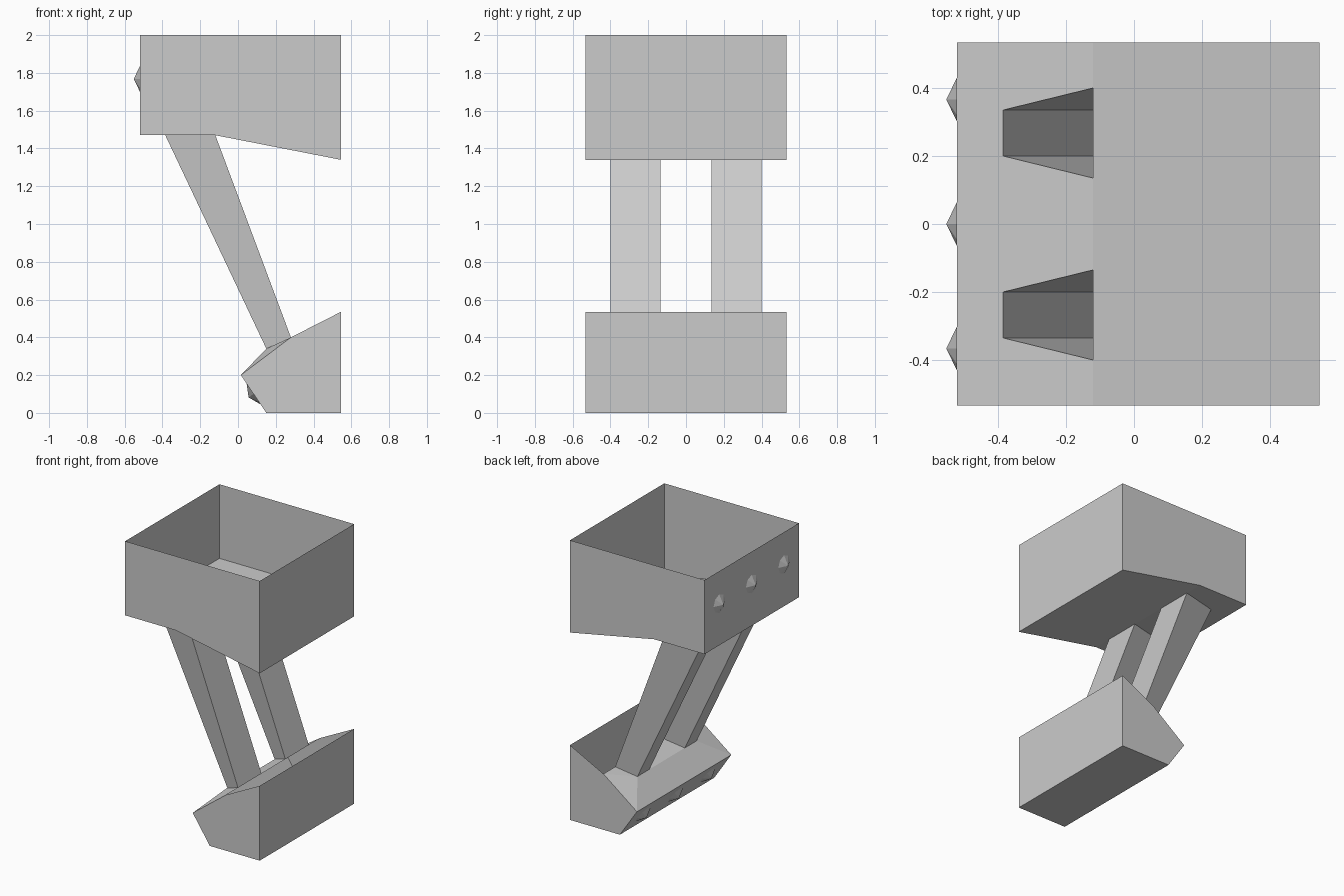
import bpy, bmesh
from mathutils import Vector, Matrix

if "Cube" in bpy.data.objects:
    bpy.data.objects.remove(bpy.data.objects["Cube"])

HALF = 0.533          # half depth of both shells
N0, N1 = 0.2, 0.335   # leg section: narrow rear edge
W0, W1 = 0.135, 0.4   # leg section: wide front edge


def shell(name, faces):
    """Build a thin open shell from half faces (y >= 0), mirrored across y."""
    bm = bmesh.new()
    for face in faces:
        bm.faces.new([bm.verts.new(p) for p in face])
        bm.faces.new([bm.verts.new((x, -y, z)) for x, y, z in reversed(face)])
    bmesh.ops.remove_doubles(bm, verts=bm.verts, dist=1e-4)
    bmesh.ops.recalc_face_normals(bm, faces=bm.faces)
    mesh = bpy.data.meshes.new(name)
    bm.to_mesh(mesh)
    bm.free()
    obj = bpy.data.objects.new(name, mesh)
    bpy.context.collection.objects.link(obj)
    return obj


def line(p, *ys):
    """Points at the same x, z for several y values."""
    return [(p[0], y, p[1]) for y in ys]


def collar(rear, narrow, wide):
    """Surface around a leg opening, between a rear edge and the wide edge."""
    r0, r1 = line(rear, 0, HALF)
    a, b = line(narrow, N0, N1)
    m, d, c, e = line(wide, 0, W0, W1, HALF)
    n = (narrow[0], 0, narrow[1])
    return [[r0, n, a, b, r1], [n, m, d, a], [r1, b, e], [b, c, e]]


# Upper open tray: leg openings in the flat floor, sloping front floor
back_top, back_low = (-0.52, 2.0), (-0.52, 1.47)
leg_rear, leg_front = (-0.385, 1.47), (-0.12, 1.47)
front_low, front_top = (0.545, 1.34), (0.545, 2.0)
shell("upper_tray", collar(back_low, leg_rear, leg_front) + [
    line(leg_front, 0, W0, W1, HALF) + line(front_low, HALF, 0),
    line(front_low, 0, HALF) + line(front_top, HALF, 0),
    line(back_low, 0, HALF) + line(back_top, HALF, 0),
    [(p[0], HALF, p[1]) for p in
     (back_top, back_low, leg_front, front_low, front_top)],
])

# Lower foot: open behind the leg mounting surface
toe, heel = (0.015, 0.2), (0.15, 0.0)
foot_rear, foot_front = (0.15, 0.34), (0.28, 0.40)
base, rim = (0.545, 0.0), (0.545, 0.535)
shell("foot_shell", collar(toe, foot_rear, foot_front) + [
    line(toe, 0, HALF) + line(heel, HALF, 0),
    line(heel, 0, HALF) + line(base, HALF, 0),
    line(base, 0, HALF) + line(rim, HALF, 0),
    [(p[0], HALF, p[1]) for p in (toe, heel, base, rim, foot_front)],
])

# Pair of slanted hollow legs with trapezoid section
top = line(leg_rear, N0, N1) + line(leg_front, W1, W0)
low = line(foot_rear, N0, N1) + line(foot_front, W1, W0)
shell("legs", [[top[i], top[(i + 1) % 4], low[(i + 1) % 4], low[i]]
               for i in range(4)])


def studs(name, centre, normal):
    """Row of three shallow faceted cones on a wall."""
    rot = Vector(normal).to_track_quat('Z', 'Y').to_matrix().to_4x4()
    for i, y in enumerate((-0.366, 0, 0.366)):
        bm = bmesh.new()
        bmesh.ops.create_cone(
            bm, segments=8, radius1=0.066, radius2=0, depth=0.032,
            matrix=Matrix.Translation((centre[0], y, centre[1])) @ rot
            @ Matrix.Translation((0, 0, 0.016)))
        mesh = bpy.data.meshes.new(f"{name}_{i + 1}")
        bm.to_mesh(mesh)
        bm.free()
        bpy.context.collection.objects.link(
            bpy.data.objects.new(mesh.name, mesh))


# Studs on the tray's rear wall and under the toe
studs("tray_stud", (-0.52, 1.768), (-1, 0, 0))
studs("toe_stud", (0.0825, 0.1), (-0.2, 0, -0.135))
